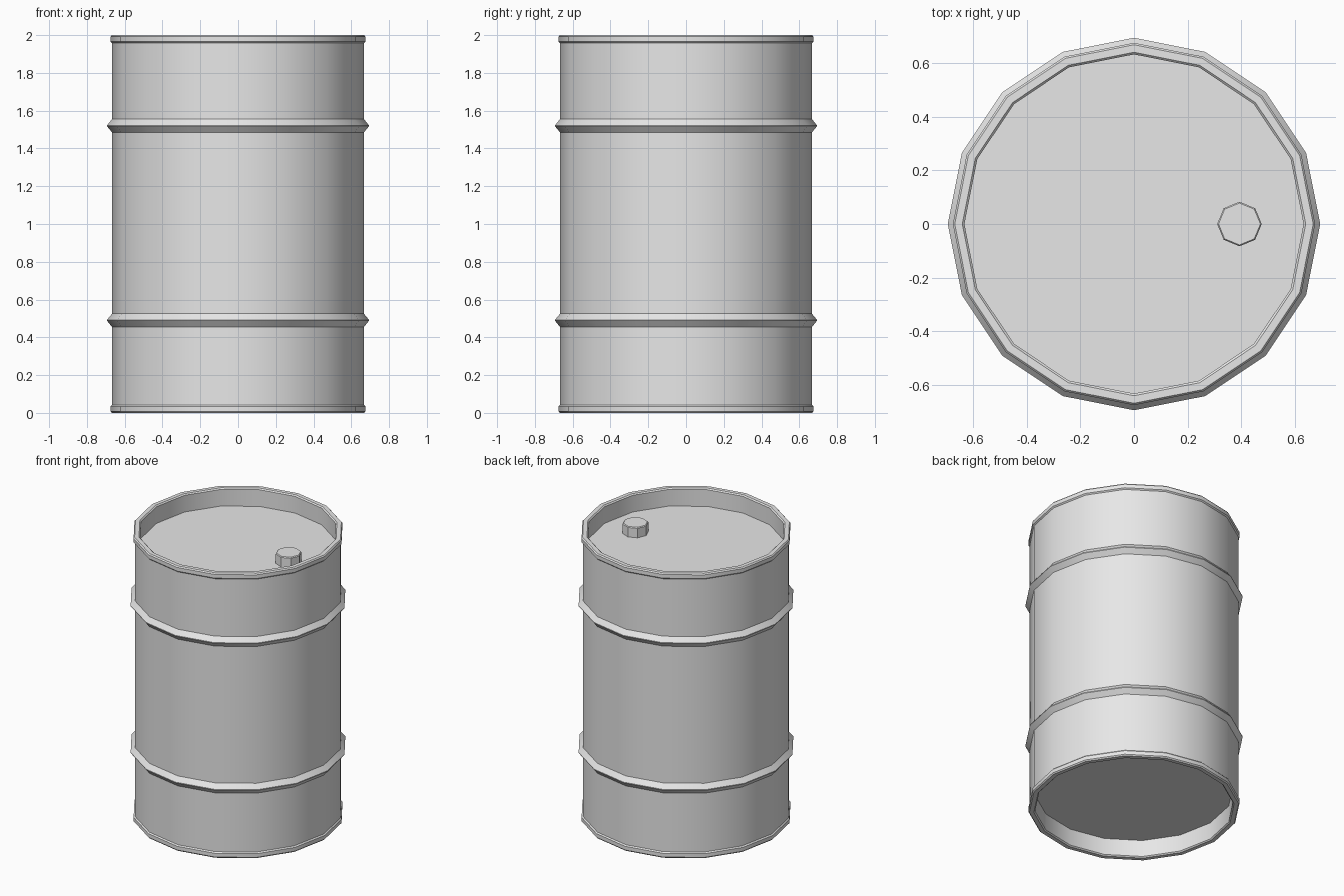
import bpy, bmesh, math

cube = bpy.data.objects.get("Cube")
if cube:
    bpy.data.objects.remove(cube, do_unlink=True)

# Single grey steel material
STEEL = bpy.data.materials.new("grey_steel")
STEEL.use_nodes = True
GREY = (0.8, 0.8, 0.8, 1)
STEEL.diffuse_color = GREY
STEEL.node_tree.nodes["Principled BSDF"].inputs["Base Color"].default_value = GREY


def lathe(name, profile, sides, center=(0, 0, 0)):
    """Turn (radius, height) points about z; zero radius closes to a cap."""
    bm = bmesh.new()
    rings = []
    for r, z in profile:
        rings.append([bm.verts.new((r * math.cos(a), r * math.sin(a), z))
                      for a in (math.tau * i / sides for i in range(sides))])
    for low, high in zip(rings, rings[1:]):
        for i in range(sides):
            j = (i + 1) % sides
            bm.faces.new((low[i], low[j], high[j], high[i]))
    bm.faces.new(rings[0][::-1])
    bm.faces.new(rings[-1])
    mesh = bpy.data.meshes.new(name)
    bm.to_mesh(mesh)
    bm.free()
    mesh.materials.append(STEEL)
    obj = bpy.data.objects.new(name, mesh)
    obj.location = center
    bpy.context.collection.objects.link(obj)
    bpy.ops.object.select_all(action='DESELECT')
    obj.select_set(True)
    bpy.context.view_layer.objects.active = obj
    bpy.ops.object.shade_smooth_by_angle(angle=math.radians(30))
    return obj


SIDES = 16
BODY, RIM, RIB, INNER = 0.667, 0.675, 0.694, 0.632
HEIGHT, RECESS = 2.0, 0.125

# Rolled rim, from the recessed lid out to the body wall
bottom_rim = [(INNER, RECESS), (INNER, 0.008), (INNER + 0.008, 0),
              (RIM - 0.007, 0), (RIM, 0.008), (RIM, 0.034), (BODY, 0.042)]
top_rim = [(r, HEIGHT - z) for r, z in reversed(bottom_rim)]


# Pointed rolling hoop pressed out of the wall
def hoop(z):
    return [(BODY, z - 0.035), (RIB, z - 0.002), (RIB, z + 0.002), (BODY, z + 0.035)]


# Drum shell with both recessed lids
lathe("drum_body", bottom_rim + hoop(0.49) + hoop(1.52) + top_rim, SIDES)

# Filler cap on the lid
lid = HEIGHT - RECESS
lathe("filler_cap", [(0.083, 0), (0.083, 0.066), (0.078, 0.072)], 8, (0.393, 0, lid))
